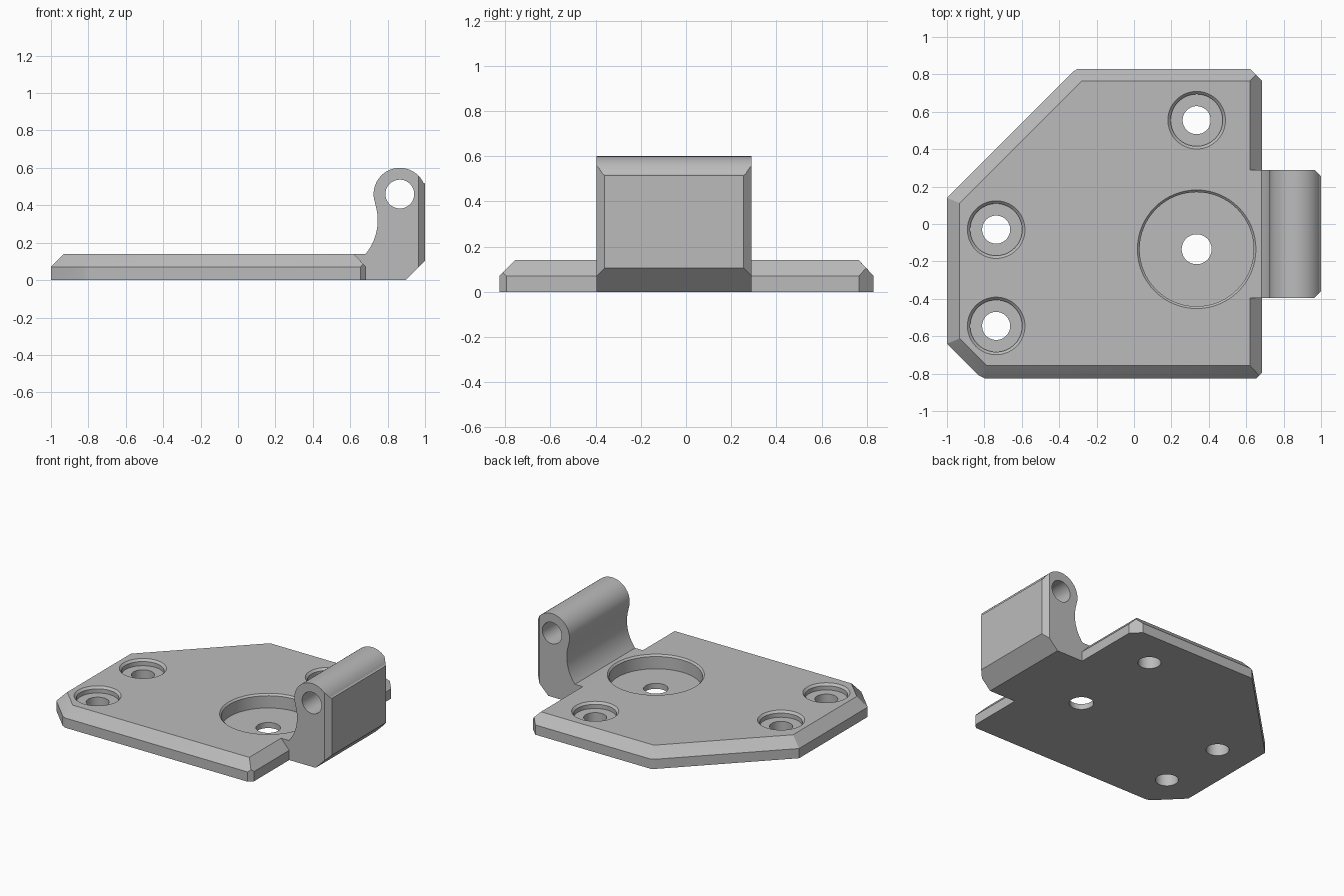
import bpy, bmesh, math
from mathutils import Matrix, Vector

default = bpy.data.objects.get("Cube")
if default:
    bpy.data.objects.remove(default, do_unlink=True)

grey = bpy.data.materials.new("satin grey")
grey.use_nodes = True
grey.diffuse_color = (0.5, 0.5, 0.5, 1)
grey.node_tree.nodes["Principled BSDF"].inputs["Base Color"].default_value = (0.5, 0.5, 0.5, 1)


def make_object(name, bm):
    bmesh.ops.recalc_face_normals(bm, faces=bm.faces)
    mesh = bpy.data.meshes.new(name)
    bm.to_mesh(mesh)
    bm.free()
    mesh.materials.append(grey)
    obj = bpy.data.objects.new(name, mesh)
    bpy.context.collection.objects.link(obj)
    return obj


def lathe(name, profile, matrix, sides=64):
    """Closed solid turned about local z from (radius, height) pairs."""
    bm = bmesh.new()
    rings = []
    for r, z in profile:
        rings.append([bm.verts.new((r * math.cos(2 * math.pi * i / sides),
                                    r * math.sin(2 * math.pi * i / sides), z))
                      for i in range(sides)])
    for low, high in zip(rings, rings[1:]):
        for i in range(sides):
            j = (i + 1) % sides
            bm.faces.new((low[i], low[j], high[j], high[i]))
    bm.faces.new(rings[0])
    bm.faces.new(rings[-1])
    bm.transform(matrix)
    return make_object(name, bm)


def combine(target, tool, operation):
    """Boolean the tool into the target, then discard the tool."""
    tool.hide_render = True
    mod = target.modifiers.new(operation.lower(), 'BOOLEAN')
    mod.operation = operation
    mod.solver = 'EXACT'
    mod.object = tool
    bpy.ops.object.select_all(action='DESELECT')
    target.select_set(True)
    bpy.context.view_layer.objects.active = target
    bpy.ops.object.modifier_apply(modifier=mod.name)
    bpy.data.objects.remove(tool, do_unlink=True)


def arc(cx, cz, r, start, end, steps):
    angles = [math.radians(start + (end - start) * i / steps) for i in range(steps + 1)]
    return [(cx + r * math.cos(a), cz + r * math.sin(a)) for a in angles]


# Base plate: convex outline with a bevelled upper rim and clipped right corners
THICK, RIM = 0.14, 0.07
outline = [(-1, -0.64), (-0.83, -0.81), (-0.8, -0.825), (0.655, -0.825), (0.685, -0.795),
           (0.685, 0.765), (0.62, 0.83), (-0.3, 0.83), (-0.325, 0.815), (-1, 0.14)]
top = [(-0.932, -0.612), (-0.787, -0.757), (0.62, -0.757),
       (0.62, 0.765), (-0.28, 0.765), (-0.932, 0.112)]
points = [(x, y, z) for x, y in outline for z in (0, RIM)]
points += [(x, y, THICK) for x, y in top]
points += [(0.67, -0.81, 0.086), (0.652, 0.797, 0.105)]
bm = bmesh.new()
for p in points:
    bm.verts.new(p)
bmesh.ops.convex_hull(bm, input=bm.verts[:])
bmesh.ops.dissolve_limit(bm, angle_limit=math.radians(1),
                         verts=bm.verts[:], edges=bm.edges[:])
plate = make_object("hinge_plate", bm)

# Hinge knuckle: side profile with a curved neck and rounded head
Y0, Y1 = -0.395, 0.29
profile = [(0.58, 0), (0.895, 0), (1, 0.105)]
profile += [(1, 0.515)] + arc(0.865, 0.46, 0.14, 26, 198, 28)
profile += arc(0.465, 0.32, 0.282, 16, -39.7, 16)
profile += [(0.58, THICK)]
bm = bmesh.new()
side = bm.faces.new([bm.verts.new((x, Y0, z)) for x, z in profile])
extruded = bmesh.ops.extrude_face_region(bm, geom=[side])["geom"]
bmesh.ops.translate(bm, vec=(0, Y1 - Y0, 0),
                    verts=[v for v in extruded if isinstance(v, bmesh.types.BMVert)])

# Clip both outer vertical corners of the knuckle
for y, direction in ((Y0, -1), (Y1, 1)):
    cut = bmesh.ops.bisect_plane(bm, geom=bm.verts[:] + bm.edges[:] + bm.faces[:],
                                 plane_co=Vector((0.965, y, 0)),
                                 plane_no=Vector((1, direction, 0)), clear_outer=True)
    edges = [e for e in cut["geom_cut"] if isinstance(e, bmesh.types.BMEdge)]
    bmesh.ops.contextual_create(bm, geom=edges)
knuckle = make_object("hinge_knuckle", bm)
combine(plate, knuckle, 'UNION')

# Pin bore through the knuckle
bore = Matrix.Translation((0.865, 0, 0.46)) @ Matrix.Rotation(math.pi / 2, 4, 'X')
combine(plate, lathe("pin_bore", [(0.077, -1), (0.077, 1)], bore), 'DIFFERENCE')


def stepped_hole(x, y, hole, pocket, lip, depth):
    """Through hole with a wider pocket and a chamfered lip."""
    floor = THICK - depth
    steps = [(hole, -0.1), (hole, floor), (pocket, floor), (pocket, THICK - lip),
             (pocket + lip, THICK), (pocket + lip, THICK + 0.03)]
    cutter = lathe("hole_cutter", steps, Matrix.Translation((x, y, 0)))
    combine(plate, cutter, 'DIFFERENCE')


# Three screw holes and the large round pocket
for x, y in ((0.335, 0.555), (-0.737, -0.03), (-0.737, -0.545)):
    stepped_hole(x, y, 0.075, 0.139, 0.015, 0.045)
stepped_hole(0.335, -0.135, 0.08, 0.305, 0.012, 0.1)

# Smooth curved walls while keeping crisp edges
bpy.ops.object.select_all(action='DESELECT')
plate.select_set(True)
bpy.context.view_layer.objects.active = plate
bpy.ops.object.shade_smooth_by_angle(angle=math.radians(20))
